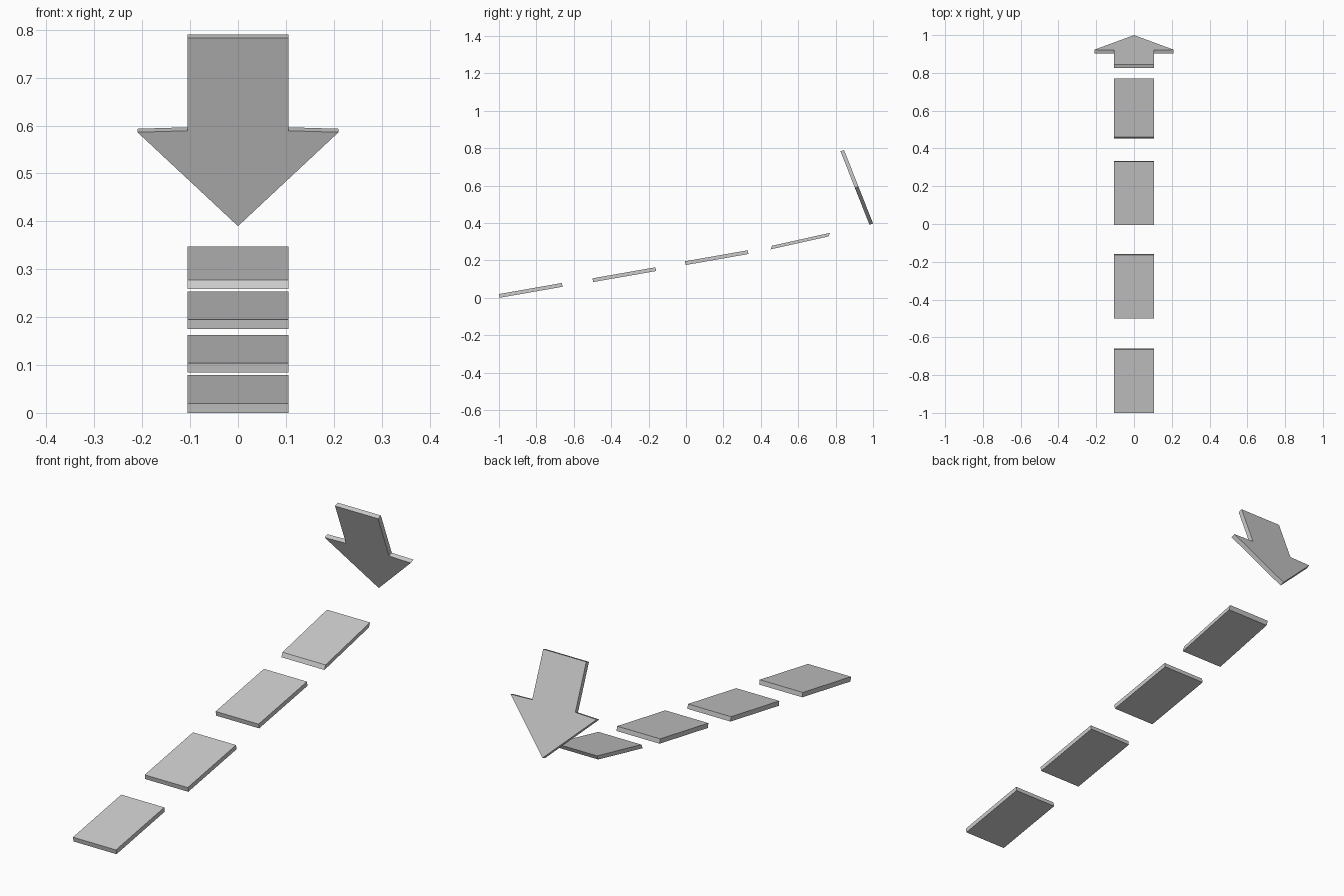
import bpy, bmesh
from mathutils import Vector

if "Cube" in bpy.data.objects:
    bpy.data.objects.remove(bpy.data.objects["Cube"])

HALF = 0.105   # half width of the path and arrow shaft


def prism(name, pts, offset):
    """Extrude a planar outline by an offset vector into a closed solid."""
    bm = bmesh.new()
    face = bm.faces.new([bm.verts.new(p) for p in pts])
    ext = bmesh.ops.extrude_face_region(bm, geom=[face], use_keep_orig=True)
    verts = [g for g in ext["geom"] if isinstance(g, bmesh.types.BMVert)]
    bmesh.ops.translate(bm, verts=verts, vec=offset)
    bmesh.ops.recalc_face_normals(bm, faces=bm.faces)
    mesh = bpy.data.meshes.new(name)
    bm.to_mesh(mesh)
    bm.free()
    obj = bpy.data.objects.new(name, mesh)
    bpy.context.collection.objects.link(obj)
    return obj


def plate(name, profile):
    """Side profile (y, z) spanning the path width."""
    return prism(name, [(-HALF, y, z) for y, z in profile], Vector((2 * HALF, 0, 0)))


# Three identical rising dashes
for i, (y, z) in enumerate([(-1.0, 0.0), (-0.5, 0.084), (-0.006, 0.175)]):
    plate(f"path_dash_{i + 1}", [(y + 0.0035, z), (y + 0.34, z + 0.059),
                                 (y + 0.3365, z + 0.079), (y, z + 0.02)])

# Last dash, slightly steeper with back-slanted ends
plate("path_dash_4", [(0.452, 0.259), (0.762, 0.328), (0.77, 0.347), (0.46, 0.278)])

# Tilted arrow pointing down: outline as (x, distance up from the tip)
tip = Vector((0, 0.981, 0.39))
up = Vector((0, 0.826, 0.783)) - tip
half = [(0.21, 0.499), (HALF, 0.507), (HALF, 1.0)]
outline = [(0, 0)] + half + [(-x, t) for x, t in reversed(half)]
prism("arrow", [tip + up * t + Vector((x, 0, 0)) for x, t in outline],
      Vector((0, 0.019, 0.0073)))
